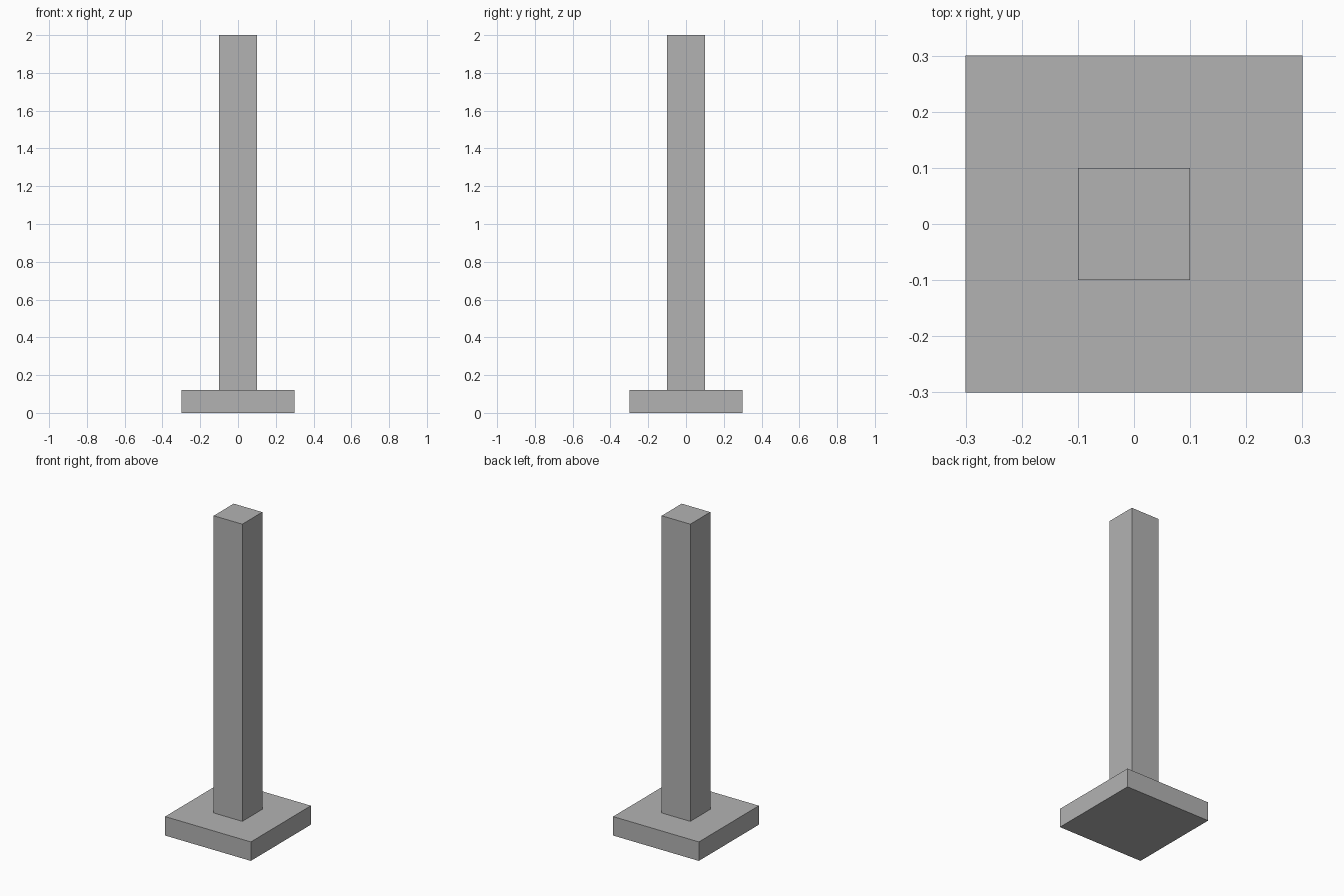
import bpy
import bmesh
from mathutils import Matrix, Vector

cube = bpy.data.objects.get("Cube")
if cube:
    bpy.data.objects.remove(cube, do_unlink=True)

BASE_HEIGHT = 0.12
TOTAL_HEIGHT = 2.0

# Single plain grey
grey = bpy.data.materials.new("plain_grey")
grey.use_nodes = True
colour = (0.45, 0.45, 0.45, 1.0)
grey.diffuse_color = colour
grey.node_tree.nodes["Principled BSDF"].inputs["Base Color"].default_value = colour


def square_block(name, width, bottom, top):
    """Square box centred on the z axis, between two heights."""
    size = Vector((width, width, top - bottom))
    centre = Vector((0, 0, (bottom + top) / 2))
    bm = bmesh.new()
    bmesh.ops.create_cube(bm, size=1, matrix=Matrix.LocRotScale(centre, None, size))
    mesh = bpy.data.meshes.new(name)
    bm.to_mesh(mesh)
    bm.free()
    mesh.materials.append(grey)
    obj = bpy.data.objects.new(name, mesh)
    bpy.context.collection.objects.link(obj)
    return obj


# Flat foot plate and the tall post standing on it
square_block("base_plate", 0.6, 0, BASE_HEIGHT)
square_block("post", 0.2, BASE_HEIGHT, TOTAL_HEIGHT)
